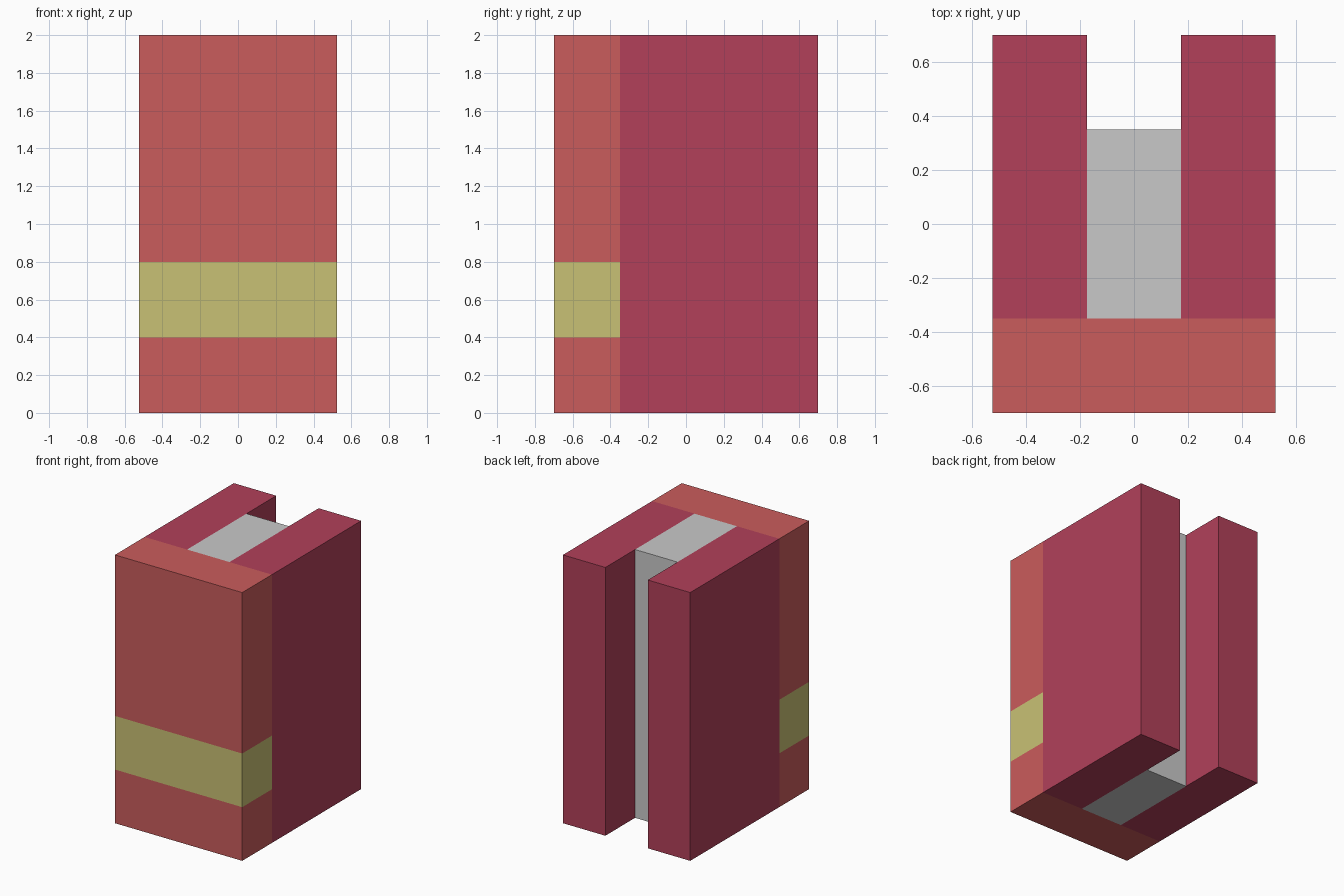
import bpy, bmesh

if "Cube" in bpy.data.objects:
    bpy.data.objects.remove(bpy.data.objects["Cube"])


def material(name, rgb):
    def lin(c):
        c /= 255
        return c / 12.92 if c <= 0.04045 else ((c + 0.055) / 1.055) ** 2.4
    m = bpy.data.materials.new(name)
    m.diffuse_color = (*[lin(c) for c in rgb], 1)
    m.use_nodes = True
    m.node_tree.nodes["Principled BSDF"].inputs["Base Color"].default_value = m.diffuse_color
    return m


coral = material("coral red", (202, 92, 92))
yellow = material("straw yellow", (201, 193, 117))
crimson = material("crimson", (178, 64, 90))
grey = material("light grey", (201, 201, 201))

HEIGHT = 2.0


def box(name, x0, x1, y0, y1, mats, cuts=(), rule=None):
    """Full-height box, optionally cut at given heights and coloured by rule(z)."""
    bm = bmesh.new()
    bmesh.ops.create_cube(bm, size=1)
    for v in bm.verts:
        v.co.x = x1 if v.co.x > 0 else x0
        v.co.y = y1 if v.co.y > 0 else y0
        v.co.z = HEIGHT if v.co.z > 0 else 0
    for z in cuts:
        bmesh.ops.bisect_plane(bm, geom=bm.verts[:] + bm.edges[:] + bm.faces[:],
                               plane_co=(0, 0, z), plane_no=(0, 0, 1))
    if rule:
        for f in bm.faces:
            f.material_index = rule(f.calc_center_median().z)
    bmesh.ops.recalc_face_normals(bm, faces=bm.faces)
    mesh = bpy.data.meshes.new(name)
    bm.to_mesh(mesh)
    bm.free()
    for m in mats:
        mesh.materials.append(m)
    obj = bpy.data.objects.new(name, mesh)
    bpy.context.collection.objects.link(obj)
    return obj


# Front panel with a yellow band wrapped around it
box("front_panel", -0.525, 0.525, -0.7, -0.35, [coral, yellow], (0.4, 0.8),
    lambda z: int(0.4 < z < 0.8))

# Left and right walls running back from the panel
for side, x0 in (("left", -0.525), ("right", 0.175)):
    box(side + "_wall", x0, x0 + 0.35, -0.35, 0.7, [crimson])

# Grey core between the walls, stopping short of the back
box("core", -0.175, 0.175, -0.35, 0.35, [grey])
